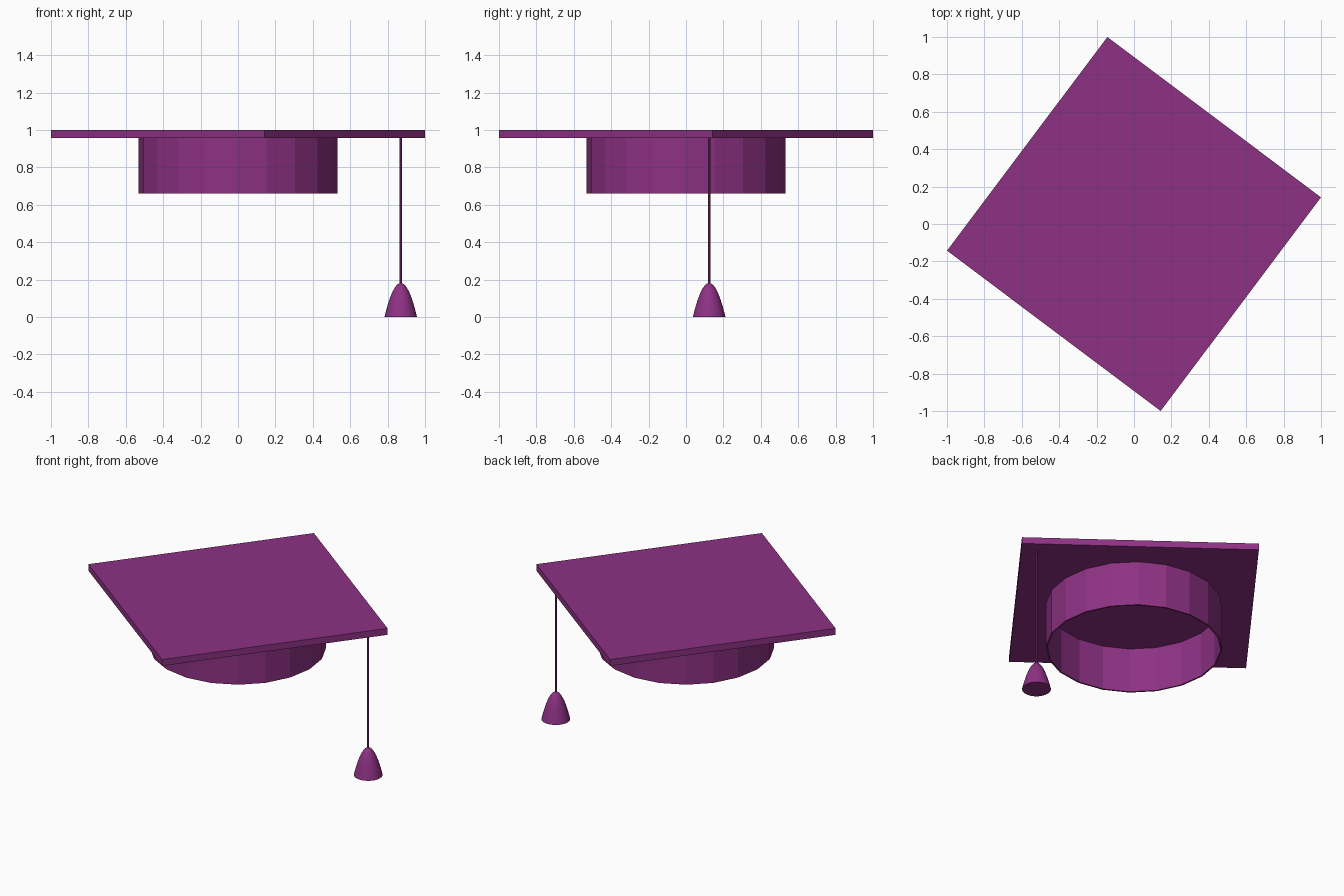
import bpy, math

if "Cube" in bpy.data.objects:
    bpy.data.objects.remove(bpy.data.objects["Cube"])

ROT = math.radians(-36.9)          # whole cap is turned about z
CORNER = math.radians(8.1)         # direction of the tassel corner

purple = bpy.data.materials.new("purple cloth")
purple.diffuse_color = (0.27, 0.031, 0.23, 1)
purple.use_nodes = True
purple.node_tree.nodes["Principled BSDF"].inputs["Base Color"].default_value = purple.diffuse_color


def lathe(name, profile, sides, loc=(0, 0), rot=0.0, closed=False, smooth=False):
    """Revolve (radius, z) points; radius 0 becomes a single pole vertex."""
    verts, faces, rings = [], [], []
    for r, z in profile:
        n = 1 if r == 0 else sides
        rings.append([len(verts) + i for i in range(n)])
        for i in range(n):
            a = rot + 2 * math.pi * i / sides
            verts.append((r * math.cos(a), r * math.sin(a), z))
    pairs = list(zip(rings, rings[1:])) + ([(rings[-1], rings[0])] if closed else [])
    for a, b in pairs:
        for i in range(sides):
            j = (i + 1) % sides
            f = [a[i % len(a)], a[j % len(a)], b[j % len(b)], b[i % len(b)]]
            faces.append(list(dict.fromkeys(f)))
    me = bpy.data.meshes.new(name)
    me.from_pydata(verts, [], faces)
    me.materials.append(purple)
    ob = bpy.data.objects.new(name, me)
    ob.location = (*loc, 0)
    bpy.context.collection.objects.link(ob)
    if smooth:
        bpy.context.view_layer.objects.active = ob
        ob.select_set(True)
        bpy.ops.object.shade_smooth_by_angle(angle=math.radians(40))
        ob.select_set(False)
    return ob


# Square board
lathe("board", [(0, 0.957), (1.01, 0.957), (1.01, 1.0), (0, 1.0)], 4, rot=CORNER)

# Hollow head band, open underneath
R, T = 0.531, 0.01
lathe("head_band", [(R, 0.66), (R, 0.957), (R - T, 0.957), (R - T, 0.66)],
      20, rot=ROT, closed=True)

# Tassel cord and bell-shaped tassel hanging near one corner
spot = (0.879 * math.cos(CORNER), 0.879 * math.sin(CORNER))
lathe("tassel_cord", [(0, 0.17), (0.006, 0.17), (0.006, 0.96), (0, 0.96)],
      8, loc=spot, smooth=True)
H, RB = 0.182, 0.087
bell = [(RB * math.sin(t * math.pi / 24), H * math.cos(t * math.pi / 24) ** 2)
        for t in range(12, 0, -1)]
lathe("tassel", [(0, 0)] + bell + [(0, H)], 32, loc=spot, smooth=True)

# Consistent outward normals
import bmesh
for ob in bpy.context.collection.objects:
    bm = bmesh.new()
    bm.from_mesh(ob.data)
    bmesh.ops.recalc_face_normals(bm, faces=bm.faces)
    bm.to_mesh(ob.data)
    bm.free()
